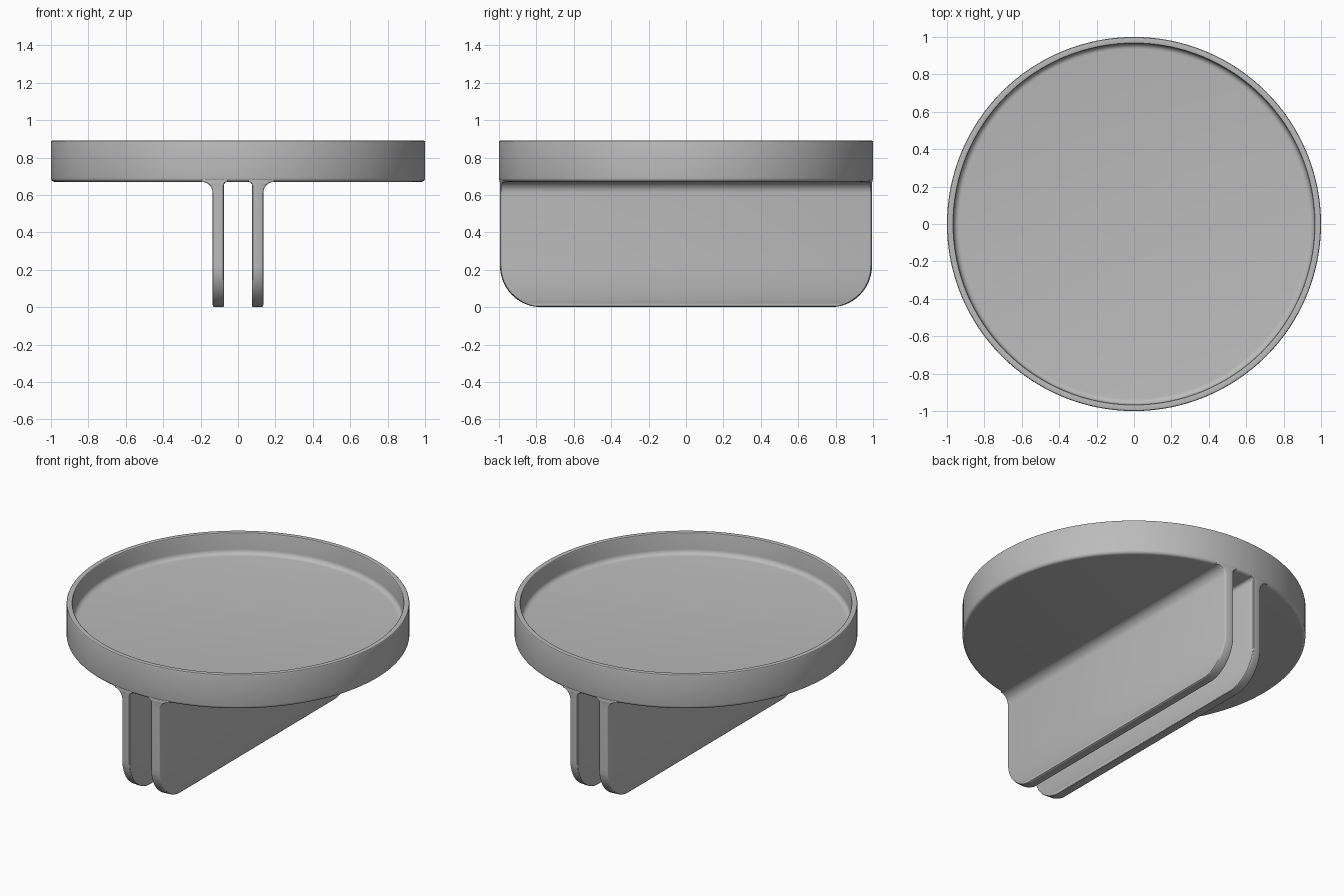
import bpy, bmesh
from math import sin, cos, pi, sqrt

cube = bpy.data.objects.get("Cube")
if cube:
    bpy.data.objects.remove(cube)

GREY = (0.5, 0.5, 0.5, 1)
mat = bpy.data.materials.new("plain grey")
mat.use_nodes = True
mat.diffuse_color = GREY
mat.node_tree.nodes["Principled BSDF"].inputs["Base Color"].default_value = GREY

UNDER, TOP, FLOOR = 0.67, 0.89, 0.755


def arc(cx, cy, r, start, end, n=5):
    """Points along an arc, angles in quarter turns."""
    return [(cx + r * cos((start + (end - start) * i / n) * pi / 2),
             cy + r * sin((start + (end - start) * i / n) * pi / 2)) for i in range(n + 1)]


def loft(name, rings, cap_start=True, cap_end=True):
    """Skin a list of closed rings of equal length."""
    bm = bmesh.new()
    rows = [[bm.verts.new(p) for p in ring] for ring in rings]
    n = len(rows[0])
    for a, b in zip(rows, rows[1:]):
        for i in range(n):
            j = (i + 1) % n
            bm.faces.new((a[i], a[j], b[j], b[i]))
    if cap_start:
        bm.faces.new(rows[0][::-1])
    if cap_end:
        bm.faces.new(rows[-1])
    bmesh.ops.recalc_face_normals(bm, faces=bm.faces)
    mesh = bpy.data.meshes.new(name)
    bm.to_mesh(mesh)
    bm.free()
    obj = bpy.data.objects.new(name, mesh)
    bpy.context.collection.objects.link(obj)
    mesh.materials.append(mat)
    bpy.ops.object.select_all(action="DESELECT")
    obj.select_set(True)
    bpy.context.view_layer.objects.active = obj
    bpy.ops.object.shade_smooth_by_angle(angle=pi / 6)
    return obj


# Round tray: rounded lower edge, thin rim, filleted floor
profile = (arc(0.98, UNDER + 0.02, 0.02, -1, 0)
           + arc(0.994, TOP - 0.006, 0.006, 0, 1, 3)
           + arc(0.971, TOP - 0.006, 0.006, 1, 2, 3)
           + arc(0.935, FLOOR + 0.03, 0.03, 0, -1))
SEG = 128
loft("tray", [[(r * cos(2 * pi * i / SEG), r * sin(2 * pi * i / SEG), z)
               for i in range(SEG)] for r, z in profile])

# Twin fins: rounded lower corners, blended into the tray underside
INNER, OUTER, CORNER, EDGE = 0.075, 0.135, 0.22, 0.008
BLEND_OUT, BLEND_IN = 0.06, 0.02


def blend(z, r):
    """Sideways growth of a fillet of radius r meeting the underside."""
    d = min(max(z - (UNDER - r), 0), r)
    return r - sqrt(r * r - d * d)


def fin_ring(z, side):
    shrink = EDGE - sqrt(max(EDGE ** 2 - max(EDGE - z, 0) ** 2, 0))
    lo = INNER - blend(z, BLEND_IN) + shrink
    hi = OUTER + blend(z, BLEND_OUT) - shrink
    cut = CORNER - sqrt(max(CORNER ** 2 - max(CORNER - z, 0) ** 2, 0))
    half = arc(hi - EDGE, -EDGE, EDGE, 0, 1, 3) + arc(lo + EDGE, -EDGE, EDGE, 1, 2, 3)
    ring = [(x, sqrt(0.996 - x * x) - cut + y) for x, y in half]
    ring += [(x, -y) for x, y in reversed(ring)]
    return [(side * x, y, z) for x, y in ring]


heights = [CORNER * (1 - cos(i / 14 * pi / 2)) for i in range(15)]
heights += [UNDER - BLEND_OUT + BLEND_OUT * sin(i / 10 * pi / 2) for i in range(11)]
heights += [UNDER - BLEND_IN * k for k in (0.75, 0.5, 0.25, 0.1)] + [UNDER + 0.02]
for side, name in ((1, "left_fin"), (-1, "right_fin")):
    loft(name, [fin_ring(z, side) for z in sorted(heights)])
